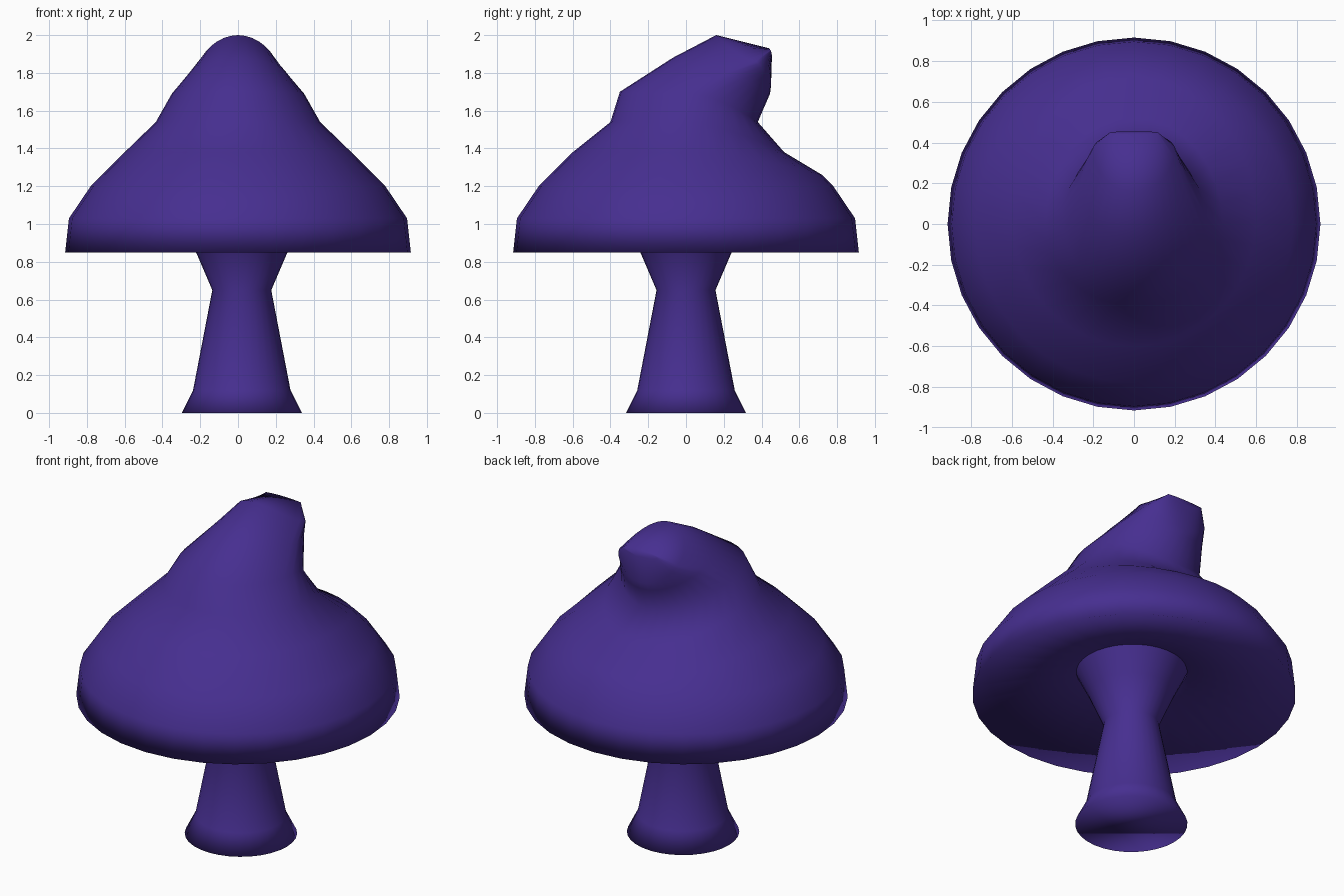
import bpy, bmesh
from math import sin, cos, tau

if "Cube" in bpy.data.objects:
    bpy.data.objects.remove(bpy.data.objects["Cube"])

SEG = 32

mat = bpy.data.materials.new("purple")
mat.diffuse_color = (0.062, 0.028, 0.28, 1)
mat.use_nodes = True
mat.node_tree.nodes["Principled BSDF"].inputs["Base Color"].default_value = mat.diffuse_color


def circle(r, z, cx=0.0):
    return [(cx + r * cos(tau * i / SEG), r * sin(tau * i / SEG), z) for i in range(SEG)]


def bent(yf, zf, c, zc, yb, zb, rx):
    """Loop through a front point, two side points and a back point."""
    pts = []
    for i in range(SEG):
        s, k = sin(tau * i / SEG), cos(tau * i / SEG)
        y, z = (yb, zb) if s > 0 else (yf, zf)
        pts.append((rx * k, c + (y - c) * abs(s), zc + (z - zc) * abs(s) ** 1.5))
    return pts


def loft(name, rings, cap_start=False, cap_end=False):
    bm = bmesh.new()
    loops = [[bm.verts.new(p) for p in ring] for ring in rings]
    for a, b in zip(loops, loops[1:]):
        for i in range(SEG):
            j = (i + 1) % SEG
            bm.faces.new((a[i], a[j], b[j], b[i]))
    if cap_start:
        bm.faces.new(loops[0][::-1])
    if cap_end:
        bm.faces.new(loops[-1])
    for f in bm.faces:
        f.smooth = True
    me = bpy.data.meshes.new(name)
    bm.to_mesh(me)
    bm.free()
    me.materials.append(mat)
    ob = bpy.data.objects.new(name, me)
    bpy.context.collection.objects.link(ob)
    return ob


# stem, flaring at foot and head, slightly off-centre
loft("stem", [circle(r, z, 0.02) for r, z in
              [(0.318, 0), (0.258, 0.12), (0.156, 0.65), (0.242, 0.85), (0.315, 1.0)]],
     cap_start=True)

# cap: dished underside, rim, dome, then the tip curling backward
cap = [circle(r, z) for r, z in
       [(0.30, 1.0), (0.915, 0.85), (0.895, 1.03), (0.78, 1.20)]]
cap += [bent(*p) for p in [
    (-0.60, 1.38, 0.02, 1.38, 0.72, 1.26, 0.60),
    (-0.40, 1.54, 0.00, 1.54, 0.52, 1.38, 0.435),
    (-0.35, 1.70, 0.04, 1.69, 0.38, 1.54, 0.35),
    (-0.07, 1.88, 0.20, 1.79, 0.445, 1.69, 0.265),
    (0.16, 2.00, 0.37, 1.86, 0.45, 1.73, 0.20),
    (0.44, 1.93, 0.448, 1.92, 0.455, 1.89, 0.12)]]
loft("cap", cap, cap_end=True)
